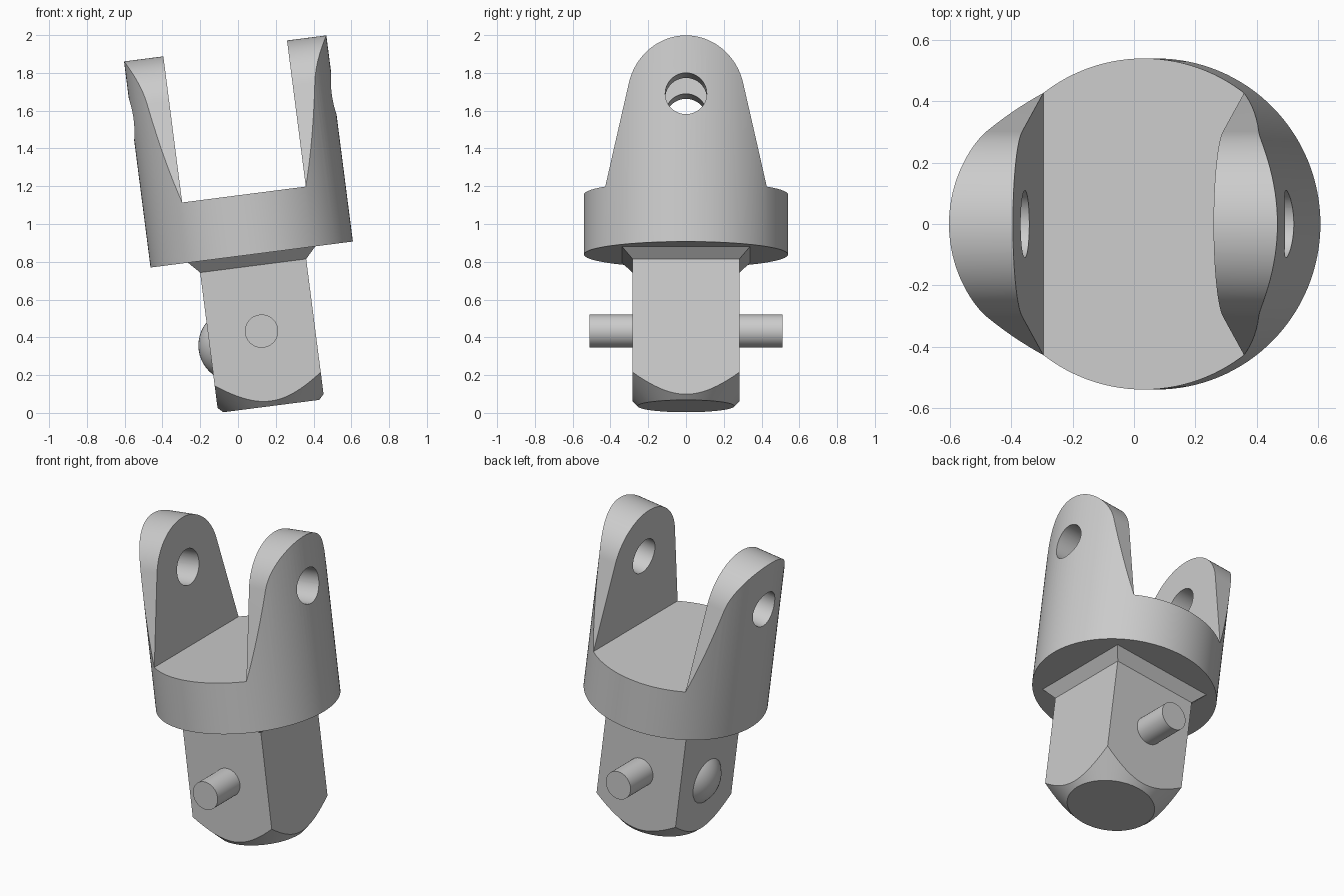
import bpy, bmesh, math
from mathutils import Matrix, Vector

if "Cube" in bpy.data.objects:
    bpy.data.objects.remove(bpy.data.objects["Cube"])

STEEL = bpy.data.materials.new("grey steel")
STEEL.use_nodes = True
GREY = (0.6, 0.6, 0.6, 1)
STEEL.diffuse_color = GREY
STEEL.node_tree.nodes["Principled BSDF"].inputs["Base Color"].default_value = GREY

# The whole joint leans sideways; parts are built upright from the collar's underside
LEAN = Matrix.Translation((0.0725, 0, 0.8385)) @ Matrix.Rotation(math.radians(-7.33), 4, 'Y')
COLLAR_R, FLOOR, TOP, GAP = 0.54, 0.32, 1.10, 0.33
HALF, TIP = 0.283, -0.809


def make(name, bm):
    bmesh.ops.recalc_face_normals(bm, faces=bm.faces[:])
    mesh = bpy.data.meshes.new(name)
    bm.to_mesh(mesh)
    bm.free()
    obj = bpy.data.objects.new(name, mesh)
    bpy.context.collection.objects.link(obj)
    return obj


def loft(name, rings):
    """Closed solid through a list of equal-length point rings."""
    bm = bmesh.new()
    loops = [[bm.verts.new(p) for p in ring] for ring in rings]
    n = len(loops[0])
    for a, b in zip(loops, loops[1:]):
        for i in range(n):
            j = (i + 1) % n
            bm.faces.new((a[i], a[j], b[j], b[i]))
    bm.faces.new(loops[0][::-1])
    bm.faces.new(loops[-1])
    return make(name, bm)


def circle(r, z, n=96):
    return [(r * math.cos(2 * math.pi * i / n), r * math.sin(2 * math.pi * i / n), z)
            for i in range(n)]


def square(h, z):
    return [(-h, -h, z), (h, -h, z), (h, h, z), (-h, h, z)]


def cylinder(name, r, length, axis, z, n=64):
    obj = loft(name, [circle(r, -length / 2, n), circle(r, length / 2, n)])
    turn = Vector((0, 0, 1)).rotation_difference(Vector(axis)).to_matrix().to_4x4()
    obj.data.transform(Matrix.Translation((0, 0, z)) @ turn)
    return obj


def cut(obj, tool, operation):
    mod = obj.modifiers.new("cut", 'BOOLEAN')
    mod.object, mod.operation, mod.solver = tool, operation, 'EXACT'
    bpy.context.view_layer.update()
    result = bpy.data.meshes.new_from_object(
        obj.evaluated_get(bpy.context.evaluated_depsgraph_get()))
    obj.modifiers.clear()
    obj.data = result
    bpy.data.objects.remove(tool)


def finish(obj):
    obj.data.transform(LEAN)
    obj.data.materials.clear()
    obj.data.materials.append(STEEL)
    bpy.ops.object.select_all(action='DESELECT')
    obj.select_set(True)
    bpy.context.view_layer.objects.active = obj
    bpy.ops.object.shade_smooth_by_angle(angle=math.radians(25))


# Yoke: round bar trimmed to a tapered, round-topped outline
yoke = loft("yoke", [circle(COLLAR_R, 0, 128), circle(COLLAR_R, TOP + 0.1, 128)])
eye_r = 0.31
eye_z = TOP - eye_r
foot = math.sqrt(COLLAR_R ** 2 - GAP ** 2)
tangent = (math.atan2(FLOOR - eye_z, foot)
           + math.acos(eye_r / math.hypot(foot, FLOOR - eye_z)))
half = [(0.7, -0.1), (0.7, FLOOR), (foot, FLOOR)]
steps = 24
for k in range(steps):
    a = tangent + (math.pi / 2 - tangent) * k / steps
    half.append((eye_r * math.cos(a), eye_z + eye_r * math.sin(a)))
outline = half + [(0, TOP)] + [(-y, z) for y, z in reversed(half)]
cut(yoke, loft("outline_tool", [[(x, y, z) for y, z in outline] for x in (-0.7, 0.7)]),
    'INTERSECT')

# Slot between the arms and the cross hole through them
cut(yoke, loft("slot_tool", [[(x, y, z) for x, y in
    ((-GAP, -1), (GAP, -1), (GAP, 1), (-GAP, 1))] for z in (FLOOR, TOP + 0.2)]), 'DIFFERENCE')
cut(yoke, cylinder("hole_tool", 0.11, 1.6, (1, 0, 0), eye_z), 'DIFFERENCE')
finish(yoke)

# Square drive shank with flared neck and conically turned tip
shank = loft("square_shank", [square(HALF, TIP), square(HALF, -0.06), square(0.34, 0)])
tip_r = 0.256
cut(shank, loft("tip_tool", [circle(tip_r, TIP), circle(0.6, TIP + 0.6 - tip_r),
                             circle(0.6, 0.1)]), 'INTERSECT')
finish(shank)

# Cross pin through the shank
finish(cylinder("cross_pin", 0.088, 1.02, (0, 1, 0), -0.409))

# Detent ball showing on one side of the shank
bm = bmesh.new()
bmesh.ops.create_uvsphere(bm, u_segments=48, v_segments=24, radius=0.193,
                          matrix=Matrix.Translation((-0.15, 0, -0.466)))
finish(make("detent_ball", bm))
